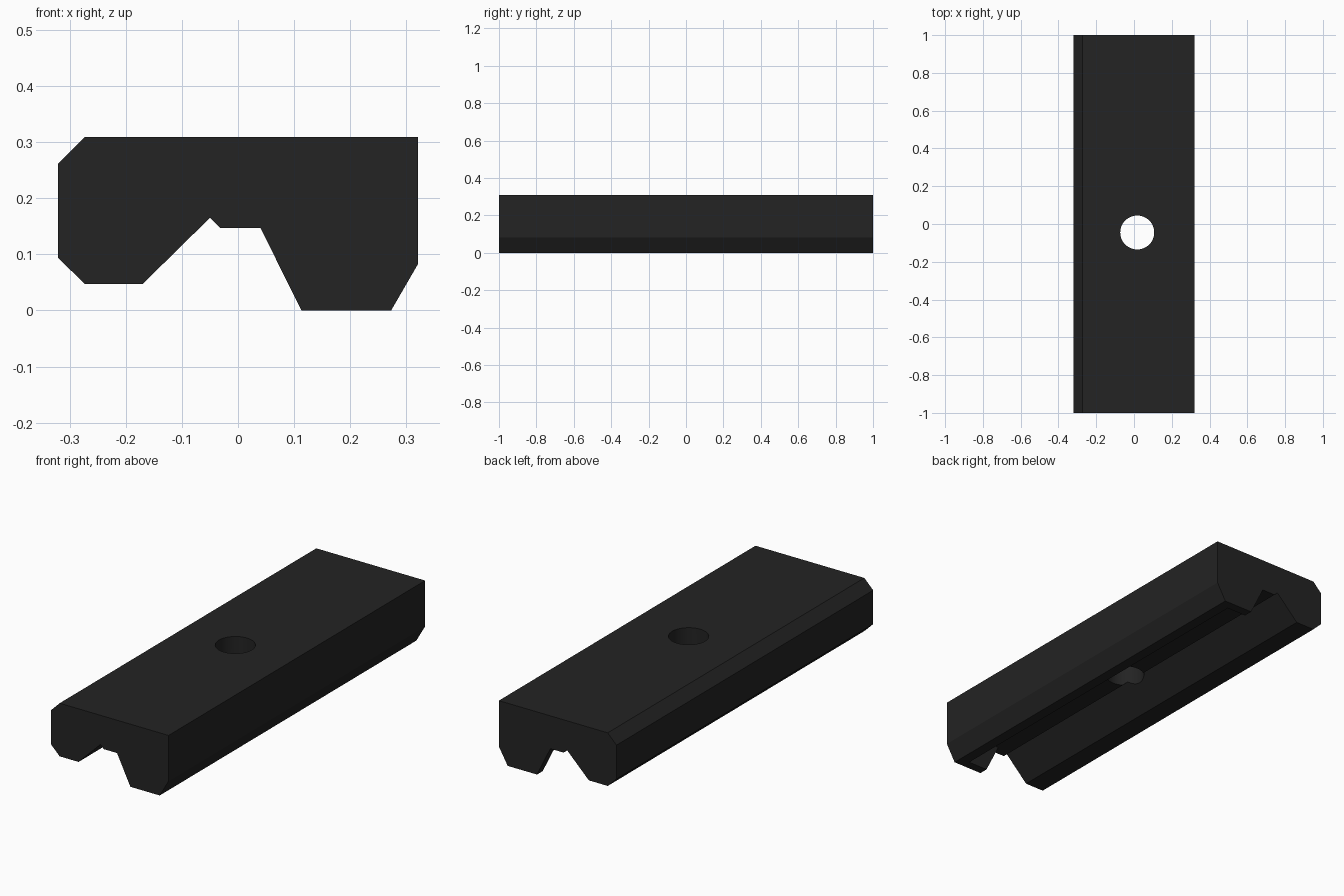
import bpy, bmesh, math
from mathutils import Matrix

if "Cube" in bpy.data.objects:
    bpy.data.objects.remove(bpy.data.objects["Cube"])


def extrude_profile(name, points, y0, y1):
    """Extrude an x-z outline along y."""
    bm = bmesh.new()
    face = bm.faces.new([bm.verts.new((x, y0, z)) for x, z in points])
    out = bmesh.ops.extrude_face_region(bm, geom=[face])
    verts = [g for g in out["geom"] if isinstance(g, bmesh.types.BMVert)]
    bmesh.ops.translate(bm, verts=verts, vec=(0, y1 - y0, 0))
    bmesh.ops.recalc_face_normals(bm, faces=bm.faces)
    return add_object(name, bm)


def add_object(name, bm):
    mesh = bpy.data.meshes.new(name)
    bm.to_mesh(mesh)
    bm.free()
    obj = bpy.data.objects.new(name, mesh)
    bpy.context.collection.objects.link(obj)
    return obj


def cut(target, cutter):
    cutter.hide_render = True
    mod = target.modifiers.new(cutter.name, 'BOOLEAN')
    mod.operation = 'DIFFERENCE'
    mod.solver = 'EXACT'
    mod.object = cutter
    bpy.context.view_layer.objects.active = target
    bpy.ops.object.modifier_apply(modifier=mod.name)
    bpy.data.objects.remove(cutter)


# Bar with chamfered corners and a groove along its underside
outline = [(-0.273, 0.309), (0.321, 0.309), (0.321, 0.083), (0.273, 0),
           (0.113, 0), (0.04, 0.147), (-0.032, 0.147), (-0.05, 0.165),
           (-0.17, 0.047), (-0.273, 0.047), (-0.321, 0.094), (-0.321, 0.261)]
bar = extrude_profile("clamp_bar", outline, -1, 1)

# Pocket hollowing the deeper leg between two thin end walls
pocket = [(0.03, -0.1), (0.22, -0.1), (0.22, 0.147), (0.03, 0.147)]
cut(bar, extrude_profile("leg_pocket", pocket, -0.955, 0.955))

# Bolt hole through the top
bm = bmesh.new()
bmesh.ops.create_cone(bm, cap_ends=True, segments=48, radius1=0.09, radius2=0.09,
                      depth=1, matrix=Matrix.Translation((0.017, -0.045, 0.2)))
cut(bar, add_object("bolt_hole", bm))

# Dark finish
mat = bpy.data.materials.new("matte_black")
mat.diffuse_color = (0.017, 0.017, 0.017, 1)
mat.use_nodes = True
mat.node_tree.nodes["Principled BSDF"].inputs["Base Color"].default_value = mat.diffuse_color
bar.data.materials.clear()
bar.data.materials.append(mat)
for p in bar.data.polygons:
    p.material_index = 0

bpy.ops.object.select_all(action='DESELECT')
bar.select_set(True)
bpy.context.view_layer.objects.active = bar
bpy.ops.object.shade_smooth_by_angle(angle=math.radians(30))
